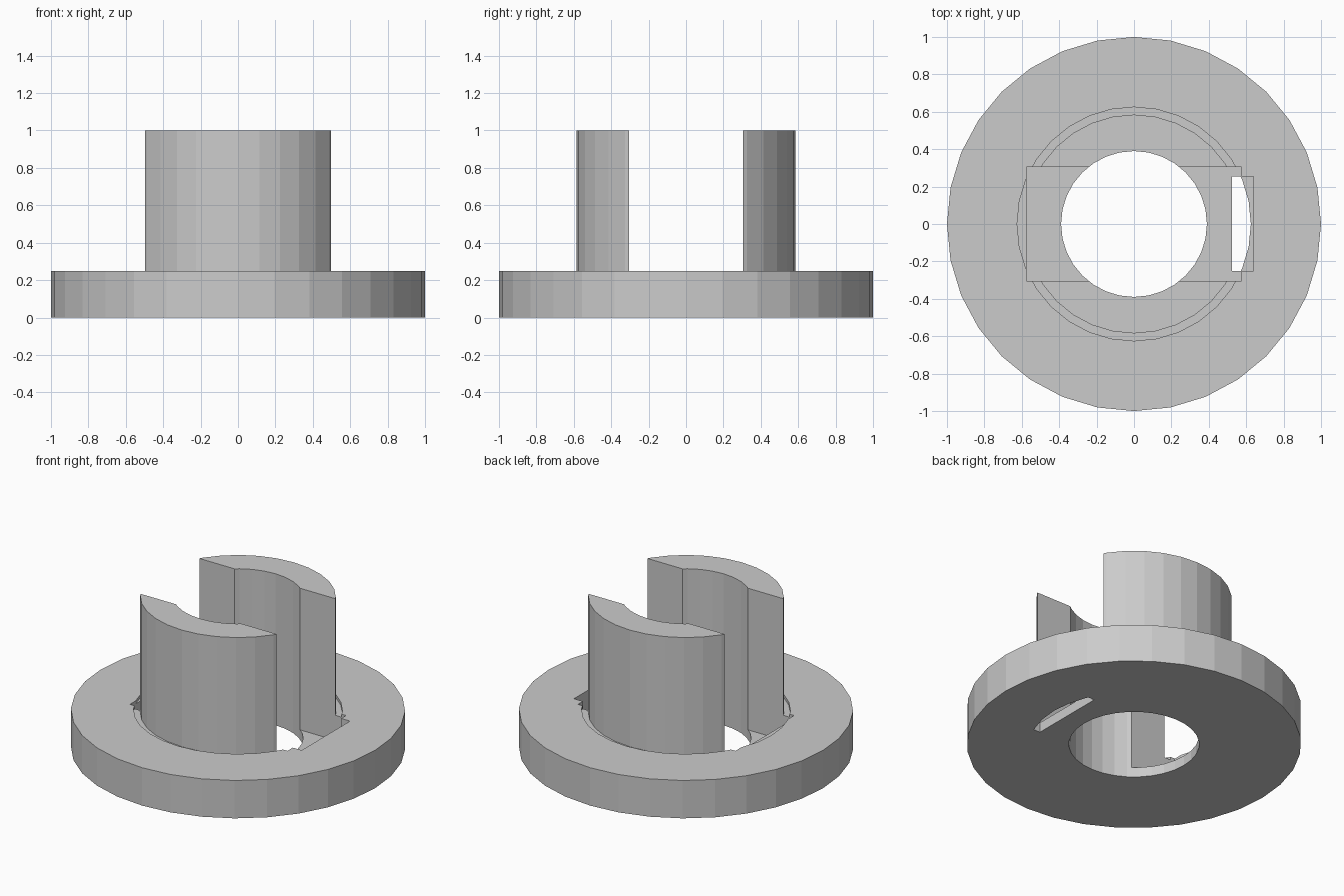
import bpy, bmesh, math
from mathutils import Matrix, Vector

if "Cube" in bpy.data.objects:
    bpy.data.objects.remove(bpy.data.objects["Cube"], do_unlink=True)

SEGMENTS = 32
RIM, GROOVE, HUB, BORE = 1.0, 0.625, 0.585, 0.39
TOP, LEDGE, FLOOR = 0.25, 0.23, 0.065
SLOT_X, SLOT_Y = 0.575, 0.306

grey = bpy.data.materials.new("plain grey")
grey.use_nodes = True
grey.diffuse_color = (0.6, 0.6, 0.6, 1)
grey.node_tree.nodes["Principled BSDF"].inputs["Base Color"].default_value = grey.diffuse_color


def finish(name, bm):
    bmesh.ops.recalc_face_normals(bm, faces=bm.faces)
    mesh = bpy.data.meshes.new(name)
    bm.to_mesh(mesh)
    bm.free()
    mesh.materials.append(grey)
    obj = bpy.data.objects.new(name, mesh)
    bpy.context.collection.objects.link(obj)
    return obj


def turned(name, profile):
    """Spin a closed (radius, height) outline around z."""
    bm = bmesh.new()
    rings = []
    for i in range(SEGMENTS):
        a = math.tau * i / SEGMENTS
        rings.append([bm.verts.new((r * math.cos(a), r * math.sin(a), z)) for r, z in profile])
    n = len(profile)
    for i in range(SEGMENTS):
        a, b = rings[i], rings[(i + 1) % SEGMENTS]
        for j in range(n):
            k = (j + 1) % n
            bm.faces.new((a[j], b[j], b[k], a[k]))
    return finish(name, bm)


def box(name, low, high):
    low, high = Vector(low), Vector(high)
    bm = bmesh.new()
    bmesh.ops.create_cube(bm, size=1, matrix=Matrix.Translation((low + high) / 2)
                          @ Matrix.Diagonal((*(high - low), 1)))
    return finish(name, bm)


def boolean(obj, tool, operation="DIFFERENCE"):
    """Apply a boolean and discard the tool."""
    mod = obj.modifiers.new("cut", "BOOLEAN")
    mod.operation, mod.solver, mod.object = operation, "EXACT", tool
    bpy.context.view_layer.objects.active = obj
    bpy.ops.object.modifier_apply(modifier=mod.name)
    bpy.data.objects.remove(tool, do_unlink=True)


# Flange with a central bore and a shallow ring groove
flange = turned("flange", [(BORE, 0), (RIM, 0), (RIM, TOP), (GROOVE, TOP),
                           (GROOVE, LEDGE), (BORE, LEDGE)])

# Rectangular pocket across the flange
boolean(flange, box("pocket_cutter", (-SLOT_X, -SLOT_Y, FLOOR), (SLOT_X, SLOT_Y, 1)))

# Side recess, whose window goes through inside the groove radius
boolean(flange, box("recess_cutter", (0.525, -0.25, FLOOR), (0.64, 0.255, 1)))
window = box("window_cutter", (0.525, -0.25, -1), (0.7, 0.255, 1))
bm = bmesh.new()
bmesh.ops.create_cone(bm, cap_ends=True, segments=SEGMENTS, radius1=GROOVE, radius2=GROOVE,
                      depth=1, matrix=Matrix.Rotation(math.tau / 4, 4, "Z"))
boolean(window, finish("window_limit", bm), "INTERSECT")
boolean(flange, window)

# Pair of curved walls left by a slot through the hub
walls = turned("hub_walls", [(BORE, LEDGE), (HUB, LEDGE), (HUB, 1), (BORE, 1)])
boolean(walls, box("slot_cutter", (-1, -SLOT_Y, 0), (1, SLOT_Y, 2)))
